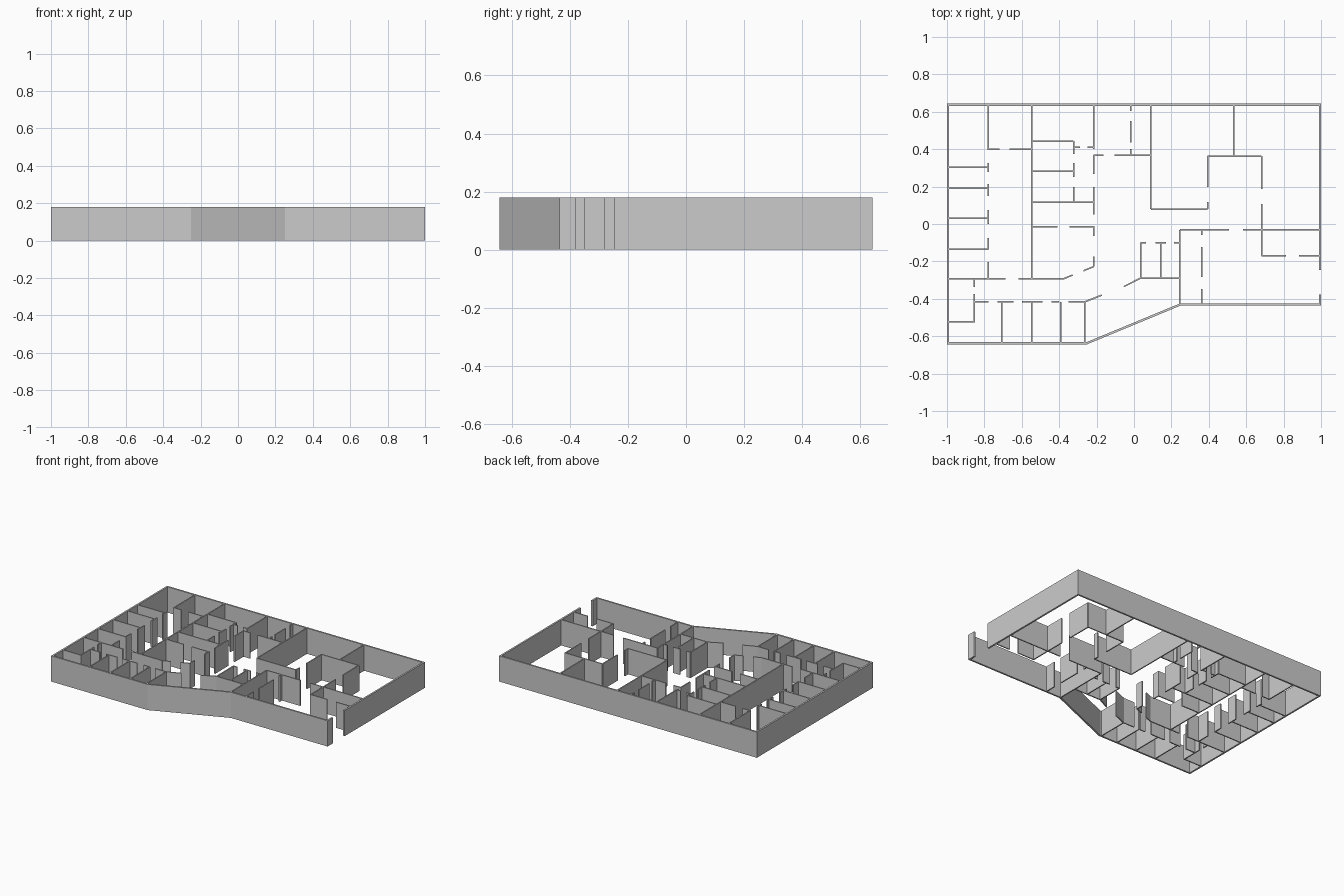
import bpy, bmesh
from mathutils import Vector

if "Cube" in bpy.data.objects:
    bpy.data.objects.remove(bpy.data.objects["Cube"])

H = 0.18          # wall height
T_OUT = 0.012     # perimeter thickness
T_IN = 0.008      # partition thickness


def make_object(name, bm):
    bmesh.ops.recalc_face_normals(bm, faces=bm.faces)
    me = bpy.data.meshes.new(name)
    bm.to_mesh(me)
    bm.free()
    ob = bpy.data.objects.new(name, me)
    bpy.context.collection.objects.link(ob)


def prism(bm, pts):
    low = [bm.verts.new((p[0], p[1], 0)) for p in pts]
    top = [bm.verts.new((p[0], p[1], H)) for p in pts]
    bm.faces.new(low)
    bm.faces.new(top)
    for i in range(len(pts)):
        j = (i + 1) % len(pts)
        bm.faces.new((low[i], low[j], top[j], top[i]))


def slab(bm, a, b):
    a, b = Vector(a), Vector(b)
    d = (b - a).normalized() * T_IN / 2
    n = Vector((-d.y, d.x))
    prism(bm, [a - n, b - n, b + n, a + n])


def partitions(name, along_x=(), along_y=(), diagonal=()):
    """along_x: (y, x0, x1, x2, x3...) pairs of ends; along_y: (x, y0, y1...)."""
    bm = bmesh.new()
    for y, *e in along_x:
        for s, t in zip(e[::2], e[1::2]):
            slab(bm, (s, y), (t, y))
    for x, *e in along_y:
        for s, t in zip(e[::2], e[1::2]):
            slab(bm, (x, s), (x, t))
    for x0, y0, x1, y1 in diagonal:
        slab(bm, (x0, y0), (x1, y1))
    make_object(name, bm)


# Perimeter wall: mitred strip, open at the entrance on the right side
def perimeter(name, pts):
    pts = [Vector(p) for p in pts]
    dirs = [(b - a).normalized() for a, b in zip(pts, pts[1:])]
    normals = [Vector((-d.y, d.x)) for d in dirs]
    inner = [pts[0] + normals[0] * T_OUT]
    for i in range(1, len(pts) - 1):
        m = (normals[i - 1] + normals[i]).normalized()
        inner.append(pts[i] + m * T_OUT / m.dot(normals[i]))
    inner.append(pts[-1] + normals[-1] * T_OUT)
    bm = bmesh.new()
    prism(bm, pts + inner[::-1])
    make_object(name, bm)


perimeter("outer_wall", [(1, -.246), (1, .643), (-1, .643), (-1, -.643),
                         (-.25, -.643), (.25, -.436), (1, -.436), (1, -.378)])

# Left column of small rooms
partitions("west_room_walls",
           along_x=[(y, -.99, -.778) for y in (.304, .192, .032, -.134)]
           + [(.40, -.778, -.72, -.665, -.548), (-.294, -.99, -.687, -.618, -.38)],
           along_y=[(-.778, .635, .395, .326, .277, .214, .15, .075, 0,
                     -.075, -.134, -.203, -.294)])

# Front row of offices
partitions("front_office_walls",
           along_x=[(-.417, -.853, -.778, -.73, -.644, -.6, -.49, -.44, -.4,
                     -.35, -.264), (-.523, -.99, -.853)],
           along_y=[(x, -.417, -.636) for x in (-.708, -.548, -.392, -.264)]
           + [(-.853, -.294, -.337, -.375, -.527)],
           diagonal=[(-.264, -.417, -.172, -.38)])

# Central block with its angled corner
partitions("central_room_walls",
           along_x=[(.443, -.548, -.323), (.411, -.323, -.29, -.248, -.216),
                    (.283, -.548, -.323), (.117, -.548, -.216),
                    (-.016, -.548, -.41, -.345, -.216)],
           along_y=[(-.548, .635, -.294),
                    (-.323, .443, .375, .326, .251, .198, .117),
                    (-.216, .635, .40, .368, .267, .198, .05, -.01, -.065,
                     -.175, -.228)],
           diagonal=[(-.38, -.294, -.328, -.273), (-.27, -.25, -.216, -.228)])

# Rear rooms and hall
partitions("rear_room_walls",
           along_x=[(.368, -.216, -.163, -.103, .09), (.08, .09, .394),
                    (.363, .394, .683)],
           along_y=[(-.018, .635, .603, .55, .435, .40, .368),
                    (.09, .635, .08), (.394, .08, .117, .198, .363),
                    (.533, .635, .363), (.683, .363, .187, .107, -.171)])

# Entrance suite on the right
partitions("entrance_walls",
           along_x=[(-.032, .245, .507, .582, .99),
                    (-.171, .683, .812, .882, .99)],
           along_y=[(.245, -.032, -.43),
                    (.362, -.032, -.06, -.123, -.283, -.347, -.43)])

# Small cubicles beside the angled corridor
partitions("cubicle_walls",
           along_x=[(-.101, .036, .064, .116, .17, .214, .245),
                    (-.289, .036, .245)],
           along_y=[(x, -.101, -.289) for x in (.036, .143)],
           diagonal=[(.036, -.289, -.055, -.335)])
